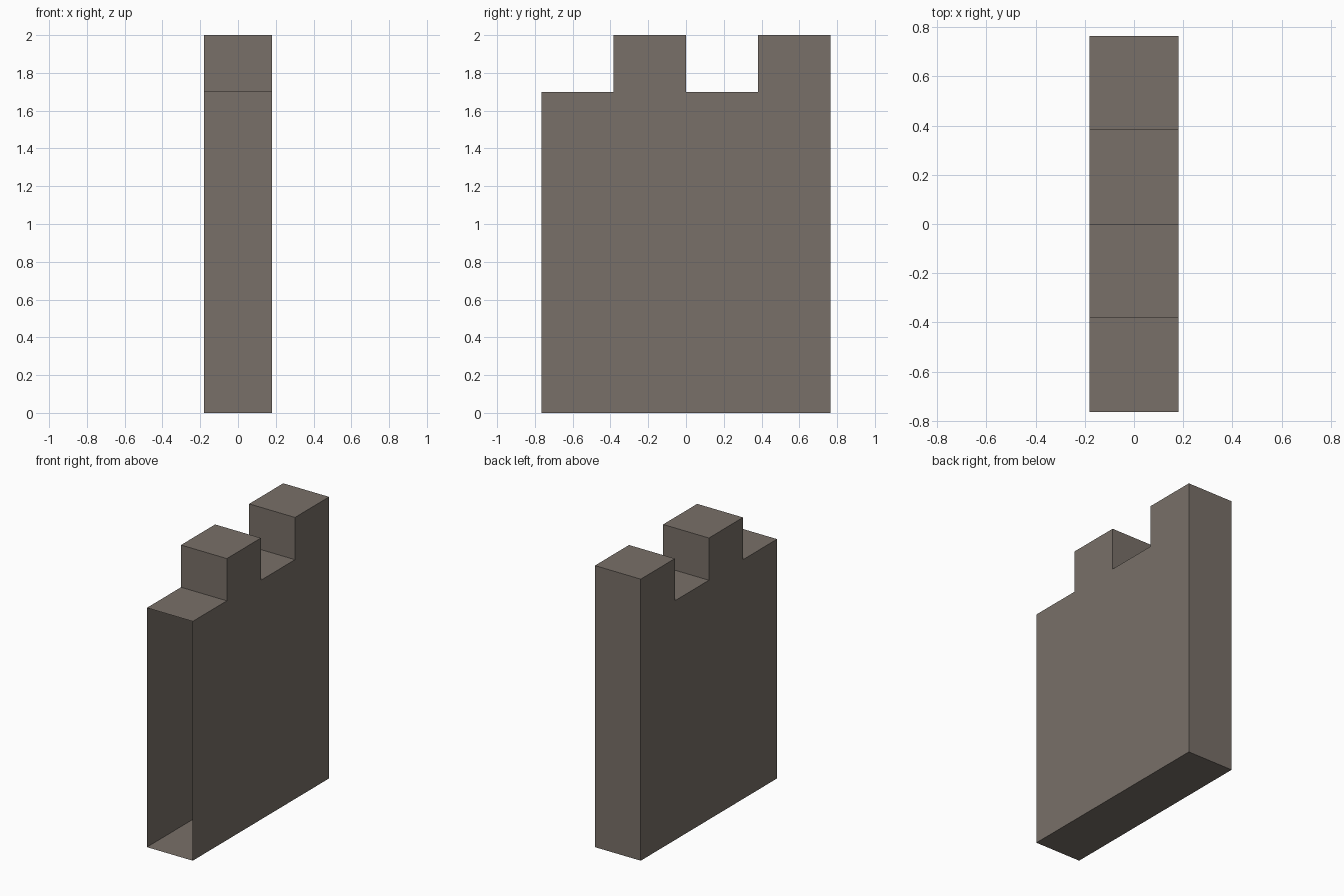
import bpy, bmesh

if "Cube" in bpy.data.objects:
    bpy.data.objects.remove(bpy.data.objects["Cube"])

HALF_X, HALF_Y = 0.18, 0.765
LOW, HIGH = 1.70, 2.0
STEP = HALF_Y / 2

stone = bpy.data.materials.new("warm grey stone")
stone.diffuse_color = (0.19, 0.162, 0.139, 1)
stone.use_nodes = True
stone.node_tree.nodes["Principled BSDF"].inputs["Base Color"].default_value = stone.diffuse_color

# Side profile (y, z): flat base with alternating low gaps and high merlons
profile = [(HALF_Y, 0), (-HALF_Y, 0)][::-1]
for i in reversed(range(4)):
    z = HIGH if i % 2 else LOW
    y0 = -HALF_Y + i * STEP
    profile += [(y0 + STEP, z), (y0, z)]

# Extrude the profile across the wall thickness
bm = bmesh.new()
left = [bm.verts.new((-HALF_X, y, z)) for y, z in profile]
side = bm.faces.new(left)
ext = bmesh.ops.extrude_face_region(bm, geom=[side], use_keep_orig=True)
moved = [v for v in ext["geom"] if isinstance(v, bmesh.types.BMVert)]
bmesh.ops.translate(bm, verts=moved, vec=(2 * HALF_X, 0, 0))
bmesh.ops.recalc_face_normals(bm, faces=bm.faces)

# The front end is open where the wall joins its neighbour
front = [f for f in bm.faces if f.calc_center_median().y < -HALF_Y + 1e-4]
bmesh.ops.delete(bm, geom=front, context='FACES_ONLY')

mesh = bpy.data.meshes.new("battlement_wall")
bm.to_mesh(mesh)
bm.free()
mesh.materials.append(stone)
wall = bpy.data.objects.new("battlement_wall", mesh)
bpy.context.collection.objects.link(wall)
